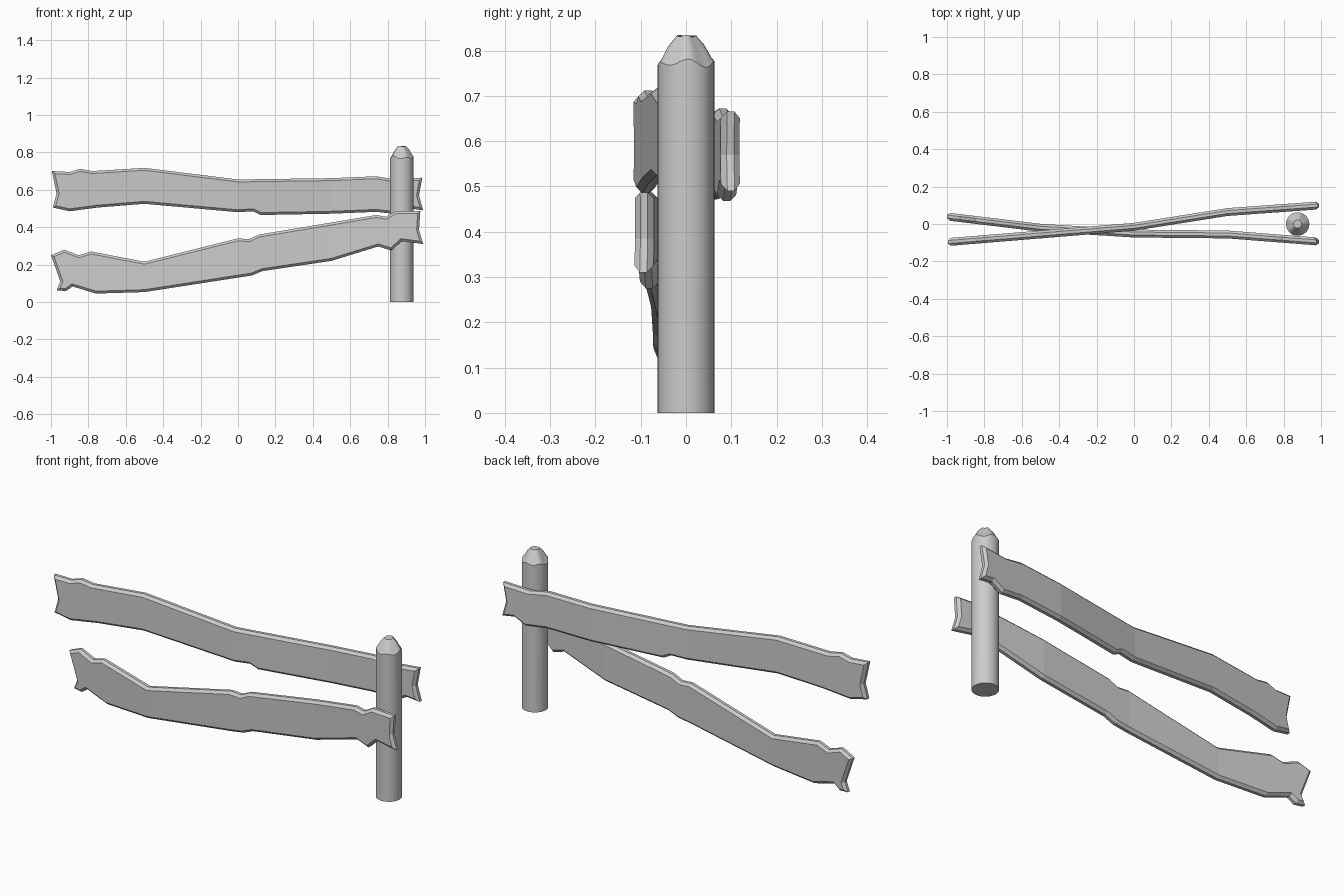
import bpy, bmesh, math
from mathutils import Vector

if "Cube" in bpy.data.objects:
    bpy.data.objects.remove(bpy.data.objects["Cube"])

THICK, CHAMFER = 0.042, 0.013


def finish(bm, name):
    bmesh.ops.recalc_face_normals(bm, faces=bm.faces[:])
    me = bpy.data.meshes.new(name)
    bm.to_mesh(me)
    bm.free()
    ob = bpy.data.objects.new(name, me)
    bpy.context.collection.objects.link(ob)
    return ob


def bend(path, x):
    # piecewise linear y offset along the plank
    for (x0, y0), (x1, y1) in zip(path, path[1:]):
        if x <= x1 or x1 == path[-1][0]:
            return y0 + (y1 - y0) * (x - x0) / (x1 - x0)


def plank(name, outline, path):
    # extruded outline, chamfered rim, then warped in y
    bm = bmesh.new()
    face = bm.faces.new([bm.verts.new((x, -THICK / 2, z)) for x, z in outline])
    ext = bmesh.ops.extrude_face_region(bm, geom=[face], use_keep_orig=True)
    for v in ext["geom"]:
        if isinstance(v, bmesh.types.BMVert):
            v.co.y += THICK
    bmesh.ops.recalc_face_normals(bm, faces=bm.faces[:])
    rim = [e for e in bm.edges if abs(e.verts[0].co.y - e.verts[1].co.y) < 1e-5]
    bmesh.ops.bevel(bm, geom=rim, offset=CHAMFER, segments=1, profile=0.5,
                    affect='EDGES', clamp_overlap=False)
    for x, _ in path[1:-1]:
        bmesh.ops.bisect_plane(bm, geom=bm.verts[:] + bm.edges[:] + bm.faces[:],
                               plane_co=Vector((x, 0, 0)), plane_no=Vector((1, 0, 0)))
    for v in bm.verts:
        v.co.y += bend(path, v.co.x)
    bmesh.ops.triangulate(bm, faces=[f for f in bm.faces if len(f.verts) > 4])
    return finish(bm, name)


# Upper plank
plank("upper_rail",
      [(-0.995, 0.70), (-0.90, 0.695), (-0.845, 0.712), (-0.78, 0.70), (-0.5, 0.717),
       (0, 0.655), (0.5, 0.662), (0.74, 0.672), (0.84, 0.655), (0.985, 0.665),
       (0.968, 0.57), (0.99, 0.49), (0.92, 0.50), (0.86, 0.468), (0.74, 0.482),
       (0.5, 0.472), (0.12, 0.465), (0.08, 0.485), (0, 0.48), (-0.5, 0.525),
       (-0.75, 0.505), (-0.9, 0.485), (-0.99, 0.505), (-0.97, 0.58)],
      [(-1, -0.097), (0, -0.015), (0.5, 0.064), (1, 0.1)])

# Lower plank
plank("lower_rail",
      [(-1.0, 0.25), (-0.93, 0.28), (-0.85, 0.25), (-0.785, 0.27), (-0.5, 0.215),
       (0, 0.34), (0.06, 0.336), (0.11, 0.36), (0.5, 0.425), (0.74, 0.465),
       (0.79, 0.456), (0.845, 0.487), (0.975, 0.487), (0.968, 0.385), (0.99, 0.31),
       (0.875, 0.325), (0.82, 0.275), (0.75, 0.297), (0.5, 0.22), (0.13, 0.165),
       (0.075, 0.142), (-0.5, 0.053), (-0.76, 0.045), (-0.885, 0.083),
       (-0.92, 0.058), (-0.97, 0.063), (-0.95, 0.11)],
      [(-1, 0.04), (-0.5, -0.02), (0, -0.051), (0.5, -0.056), (1, -0.095)])

# Post with a roughly hewn tip
SIDES = 32
bm = bmesh.new()
rings = []
for radius, height, jag in ((0.0625, 0, 0), (0.0625, 0.772, 0.01),
                            (0.056, 0.78, 0.009), (0.04, 0.81, 0.006), (0.022, 0.832, 0.003)):
    ring = []
    for i in range(SIDES):
        a = 2 * math.pi * i / SIDES
        wave = math.sin(5 * a + 1) * 0.6 + math.sin(3 * a + 2) * 0.4
        ring.append(bm.verts.new((0.875 + radius * math.cos(a), radius * math.sin(a),
                                  height + jag * wave)))
    rings.append(ring)
for low, high in zip(rings, rings[1:]):
    for i in range(SIDES):
        j = (i + 1) % SIDES
        bm.faces.new((low[i], low[j], high[j], high[i]))
bm.faces.new(rings[0][::-1])
bm.faces.new(rings[-1])
post = finish(bm, "fence_post")
bpy.context.view_layer.objects.active = post
post.select_set(True)
bpy.ops.object.shade_smooth_by_angle(angle=math.radians(25))
